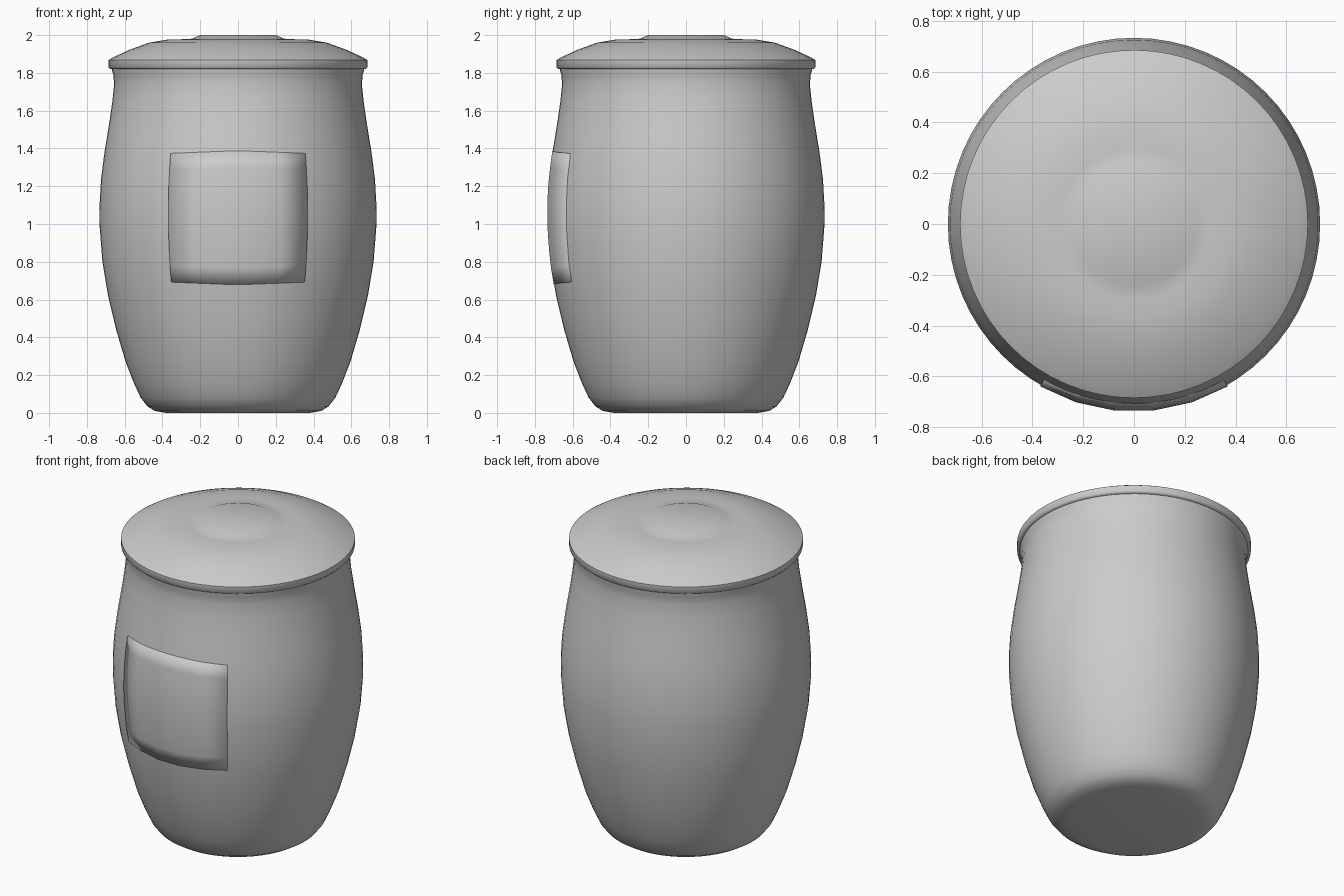
import bpy, bmesh, math
from mathutils import Vector

if "Cube" in bpy.data.objects:
    bpy.data.objects.remove(bpy.data.objects["Cube"])

BODY = [(0.38, 0.0), (0.44, 0.01), (0.48, 0.035), (0.515, 0.08), (0.55, 0.155),
        (0.595, 0.27), (0.645, 0.44), (0.688, 0.62), (0.718, 0.80), (0.732, 0.98),
        (0.733, 1.10), (0.725, 1.24), (0.707, 1.38), (0.684, 1.52), (0.665, 1.65),
        (0.656, 1.74), (0.66, 1.79), (0.668, 1.815), (0.668, 1.83)]
LID = [(0.64, 1.82), (0.675, 1.82), (0.685, 1.83), (0.685, 1.868), (0.66, 1.883),
       (0.57, 1.924), (0.47, 1.96), (0.37, 1.977), (0.30, 1.978), (0.245, 1.981),
       (0.20, 2.0)]


def finish(name, bm, angle):
    bmesh.ops.recalc_face_normals(bm, faces=bm.faces)
    mesh = bpy.data.meshes.new(name)
    bm.to_mesh(mesh)
    bm.free()
    obj = bpy.data.objects.new(name, mesh)
    bpy.context.collection.objects.link(obj)
    bpy.ops.object.select_all(action='DESELECT')
    obj.select_set(True)
    bpy.context.view_layer.objects.active = obj
    bpy.ops.object.shade_smooth_by_angle(angle=math.radians(angle))
    return obj


def lathe(name, profile, segments=64):
    # closed solid of revolution
    bm = bmesh.new()
    rings = []
    for r, z in profile:
        rings.append([bm.verts.new((r * math.cos(2 * math.pi * i / segments),
                                    r * math.sin(2 * math.pi * i / segments), z))
                      for i in range(segments)])
    for a, b in zip(rings, rings[1:]):
        for i in range(segments):
            j = (i + 1) % segments
            bm.faces.new((a[i], a[j], b[j], b[i]))
    bm.faces.new(rings[0])
    bm.faces.new(rings[-1])
    return finish(name, bm, 50)


def body_radius(z):
    for (r0, z0), (r1, z1) in zip(BODY, BODY[1:]):
        if z0 <= z <= z1:
            return r0 + (r1 - r0) * (z - z0) / (z1 - z0)


# Barrel-shaped jar and overhanging lid
lathe("jar_body", BODY)
lathe("lid", LID)

# Thin curved front panel that follows the jar wall
bm = bmesh.new()
cols, rows, half_angle = 5, 8, math.radians(30)
grid = []
for i in range(cols + 1):
    a = half_angle * (2 * i / cols - 1)
    column = []
    for k in range(rows + 1):
        t = k / rows
        half_h = 0.355 - 0.014 * abs(a) / half_angle
        z = 1.033 + half_h * (2 * t - 1)
        r = body_radius(z) + 0.006
        column.append(bm.verts.new((r * math.sin(a), -r * math.cos(a), z)))
    grid.append(column)
for i in range(cols):
    for k in range(rows):
        bm.faces.new((grid[i][k], grid[i + 1][k], grid[i + 1][k + 1], grid[i][k + 1]))
panel = finish("front_panel", bm, 40)
thick = panel.modifiers.new("thickness", 'SOLIDIFY')
thick.thickness = 0.02
thick.offset = -1 if panel.data.polygons[0].normal.y < 0 else 1
